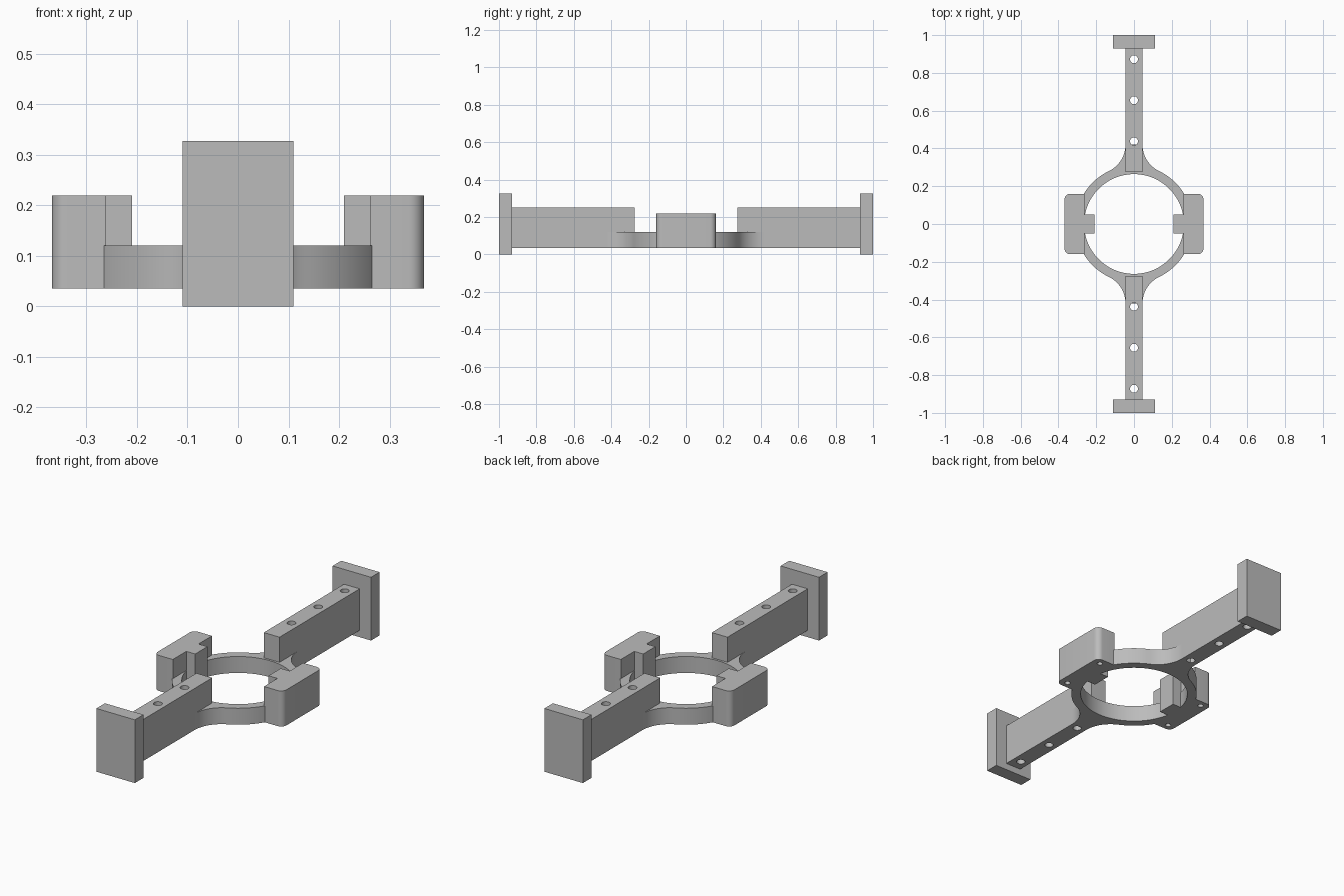
import bpy
import bmesh
from math import atan2, cos, pi, radians, sin
from mathutils import Vector

if "Cube" in bpy.data.objects:
    bpy.data.objects.remove(bpy.data.objects["Cube"], do_unlink=True)

BASE = 0.035          # underside of ring, arms and blocks
ARM_W = 0.045         # half width of an arm
RING_R, BORE_R = 0.31, 0.264

grey = bpy.data.materials.new("plain_grey")
grey.use_nodes = True
grey.diffuse_color = (0.5, 0.5, 0.5, 1)
grey.node_tree.nodes["Principled BSDF"].inputs["Base Color"].default_value = (0.5, 0.5, 0.5, 1)


def add_prism(bm, outline, z0, z1):
    """Extrude a flat outline from z0 to z1."""
    face = bm.faces.new([bm.verts.new((x, y, z0)) for x, y in outline])
    top = bmesh.ops.extrude_face_region(bm, geom=[face])["geom"]
    moved = [v for v in top if isinstance(v, bmesh.types.BMVert)]
    bmesh.ops.translate(bm, verts=moved, vec=(0, 0, z1 - z0))


def make(name, prisms):
    """One object from a list of (outline, z0, z1)."""
    bm = bmesh.new()
    for outline, z0, z1 in prisms:
        add_prism(bm, outline, z0, z1)
    bmesh.ops.recalc_face_normals(bm, faces=bm.faces)
    mesh = bpy.data.meshes.new(name)
    bm.to_mesh(mesh)
    bm.free()
    mesh.materials.append(grey)
    obj = bpy.data.objects.new(name, mesh)
    bpy.context.collection.objects.link(obj)
    return obj


def arc(cx, cy, r, a0, a1, n):
    steps = [a0 + (a1 - a0) * i / n for i in range(n + 1)]
    return [(cx + r * cos(a), cy + r * sin(a)) for a in steps]


def circle(cx, cy, r, n=32):
    return arc(cx, cy, r, 0, 2 * pi, n)[:-1]


def rect(x0, x1, y0, y1):
    return [(x0, y0), (x1, y0), (x1, y1), (x0, y1)]


def flip(outline, sx, sy):
    return [(x * sx, y * sy) for x, y in outline]


def select_only(obj):
    bpy.ops.object.select_all(action="DESELECT")
    obj.select_set(True)
    bpy.context.view_layer.objects.active = obj


def cut(obj, cutter, keep=False):
    mod = obj.modifiers.new("cut", "BOOLEAN")
    mod.operation = "DIFFERENCE"
    mod.solver = "EXACT"
    mod.object = cutter
    select_only(obj)
    bpy.ops.object.modifier_apply(modifier=mod.name)
    if not keep:
        bpy.data.objects.remove(cutter, do_unlink=True)


parts = []
solids = []

# Arms with three bolt holes, and their end plates
for side, s in (("front", -1), ("back", 1)):
    arm = make(side + "_arm", [(flip(rect(-ARM_W, ARM_W, 0.275, 0.93), 1, s), BASE, 0.25)])
    holes = [(circle(0, s * y, 0.021), -0.1, 0.4) for y in (0.437, 0.655, 0.872)]
    cut(arm, make("arm_hole_cutter", holes))
    plate = make(side + "_end_plate", [(flip(rect(-0.11, 0.11, 0.93, 1), 1, s), 0, 0.327)])
    solids.append(arm)
    parts += [arm, plate]

# Side blocks with rounded outer corners, an inner tab and blind holes underneath
X0, X1, HALF, R = 0.261, 0.368, 0.16, 0.03
block_outline = ([(X0, -HALF)]
                 + arc(X1 - R, R - HALF, R, -pi / 2, 0, 8)
                 + arc(X1 - R, HALF - R, R, 0, pi / 2, 8)
                 + [(X0, HALF), (X0, 0.05), (0.21, 0.05), (0.21, -0.05), (X0, -0.05)])
for side, s in (("right", -1), ("left", 1)):
    block = make(side + "_block", [(flip(block_outline, s, 1), BASE, 0.219)])
    holes = [(circle(s * 0.325, y, 0.014, 24), 0, 0.12) for y in (-0.125, 0.125)]
    cut(block, make("block_hole_cutter", holes))
    solids.append(block)
    parts.append(block)

# Ring whose outside flares into the arms with tangent fillets
FIL_Y = 0.42
fil_r = (ARM_W ** 2 + FIL_Y ** 2 - RING_R ** 2) / (2 * (RING_R - ARM_W))
fil_x = ARM_W + fil_r
touch = atan2(FIL_Y, fil_x)
quarter = (arc(0, 0, RING_R, 0, touch, 20)
           + arc(fil_x, FIL_Y, fil_r, touch - pi, -pi, 14)[1:])
half = quarter + flip(quarter, -1, 1)[::-1]
ring = make("ring", [(half + flip(half, -1, -1)[1:-1], BASE, 0.12)])
cut(ring, make("bore_cutter", [(circle(0, 0, BORE_R, 96), -0.1, 0.4)]))
for solid in solids:
    cut(ring, solid, keep=True)
parts.append(ring)

# Smooth the curved walls, keep edges crisp
for obj in parts:
    select_only(obj)
    bpy.ops.object.shade_smooth_by_angle(angle=radians(30))
